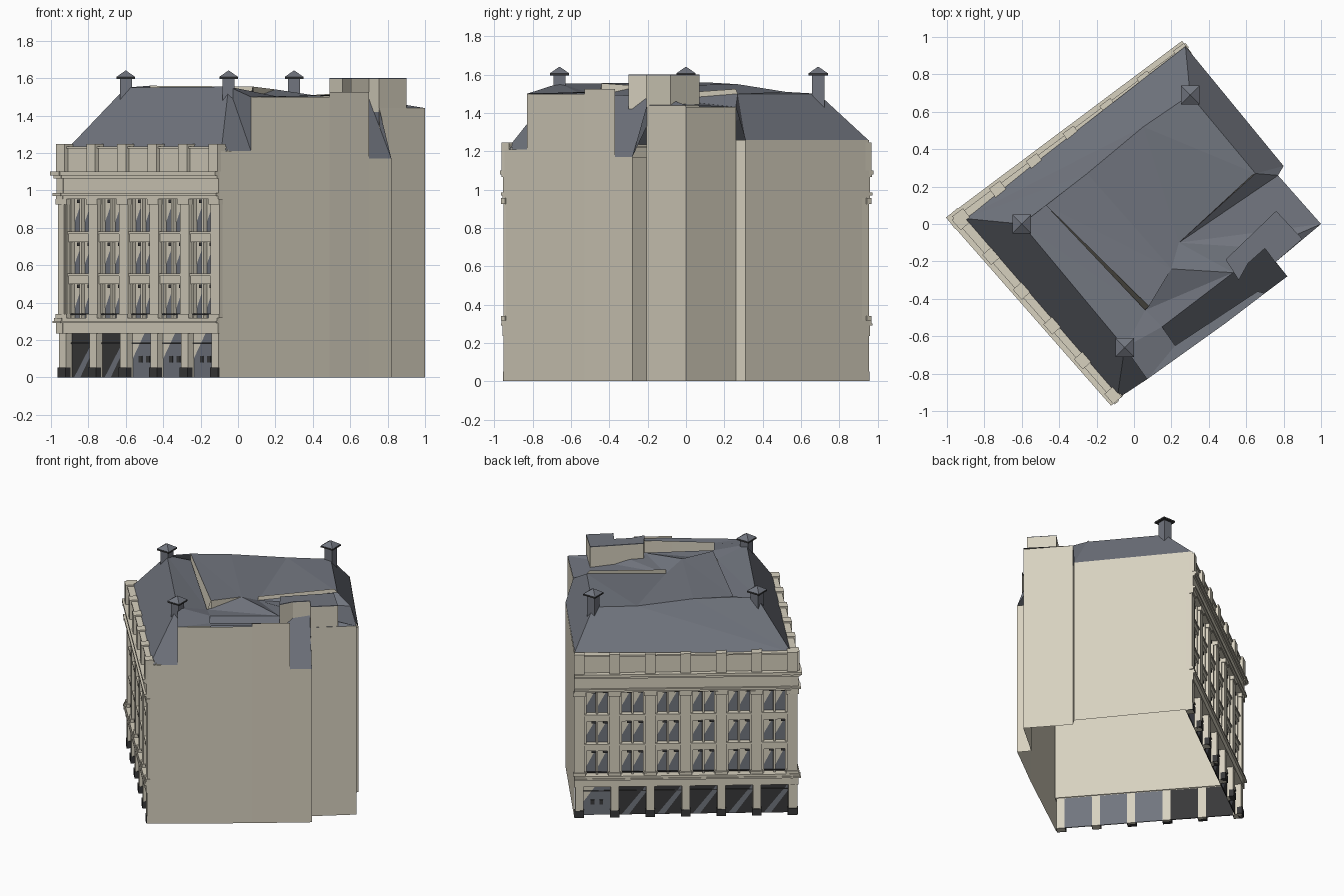
import bpy, bmesh
from mathutils import Vector

cube = bpy.data.objects.get("Cube")
if cube:
    bpy.data.objects.remove(cube)


def material(name, rgb):
    m = bpy.data.materials.new(name)
    m.use_nodes = True
    m.diffuse_color = (*rgb, 1)
    m.node_tree.nodes["Principled BSDF"].inputs["Base Color"].default_value = (*rgb, 1)
    return m


stone = material("cream stone", (0.68, 0.635, 0.52))
slate = material("blue grey slate", (0.165, 0.178, 0.21))
dark = material("charcoal", (0.04, 0.04, 0.041))


def make(name, polys, mat):
    """One object from a list of polygons given as point lists."""
    bm = bmesh.new()
    for poly in polys:
        bm.faces.new([bm.verts.new(p) for p in poly])
    bmesh.ops.remove_doubles(bm, verts=bm.verts, dist=1e-5)
    mesh = bpy.data.meshes.new(name)
    bm.to_mesh(mesh)
    bm.free()
    mesh.materials.append(mat)
    ob = bpy.data.objects.new(name, mesh)
    bpy.context.collection.objects.link(ob)
    return ob


def hull_box(base, top):
    """Side, bottom and top polygons between two matching loops, base first."""
    n = len(base)
    sides = [[base[i], base[(i + 1) % n], top[(i + 1) % n], top[i]] for i in range(n)]
    return sides + [top, base[::-1]]


def prism(points, z0, z1):
    return hull_box([(x, y, z0) for x, y in points], [(x, y, z1) for x, y in points])


# ---- decorated street fronts ----
def facade(side, start, end, bays, ext0, ext1, pale_bays):
    p0, p1 = Vector(start), Vector(end)
    length = (p1 - p0).length
    along = (p1 - p0) / length
    out = Vector((along.y, -along.x))

    def box(u0, u1, d0, d1, z0, z1):
        quad = [p0 + along * u + out * d for u, d in
                ((u0, d1), (u1, d1), (u1, d0), (u0, d0))]
        return prism([(q.x, q.y) for q in quad], z0, z1)

    def plate(d, *corners):
        return [[(*(p0 + along * u + out * d), z) for u, z in corners]]

    def band(d, z0, z1, back=-0.05):
        return box(-d * ext0, length + d * ext1, back, d, z0, z1)

    # horizontal mouldings: (projection, bottom, top)
    bands = []
    for d, z0, z1 in ((0.008, 0.235, 0.29), (0.022, 0.29, 0.302), (0.015, 0.302, 0.318),
                      (0.008, 0.955, 0.97), (0.022, 0.97, 0.985), (0.006, 0.985, 1.065),
                      (0.018, 1.065, 1.08), (0.03, 1.08, 1.10)):
        bands += band(d, z0, z1)
    make(side + "_mouldings", bands, stone)
    make(side + "_parapet", band(-0.008, 1.10, 1.225, -0.04) + band(0.002, 1.225, 1.236), stone)

    # bays
    step = (length - 0.07) / bays
    centres = [0.035 + step * i for i in range(bays + 1)]
    piers, feet, caps, posts = [], [], [], []
    panes, bars, frames, shop, pale = [], [], [], [], []
    for i, c in enumerate(centres):
        piers += box(c - 0.028, c + 0.028, -0.05, 0.0, 0, 0.235)
        feet += box(c - 0.032, c + 0.032, -0.03, 0.006, 0, 0.052)
        piers += box(c - 0.037, c + 0.037, -0.055, 0.0, 0.318, 0.955)
        caps += box(c - 0.043, c + 0.043, -0.02, 0.01, 0.925, 0.955)
        caps += box(c - 0.043, c + 0.043, -0.02, 0.01, 0.318, 0.34)
        posts += box(c - 0.036, c + 0.036, -0.045, 0.015, 1.10, 1.247)
        if i == bays:
            continue
        u0, u1, mid = c + 0.037, c + step - 0.037, c + step / 2
        for z0, z1 in ((0.318, 0.50), (0.555, 0.725), (0.78, 0.955)):
            panes += box(u0, u1, -0.05, -0.045, z0, z1)
            frames += box(mid - 0.008, mid + 0.008, -0.05, -0.02, z0, z1)
            for u in (u0, u1 - 0.012):
                frames += box(u, u + 0.012, -0.05, -0.02, z0, z1)
            # slanted blinds and small dark catches in each half
            for a, b in ((u0 + 0.012, mid - 0.008), (mid + 0.008, u1 - 0.012)):
                frames += plate(-0.043, (a, z0 + 0.05), (b, z1), (a, z1))
                bars += box(b - 0.03, b, -0.044, -0.03, z1 - 0.022, z1 - 0.004)
        # balcony rail on the lowest storey
        bars += box(u0 + 0.012, u1 - 0.012, -0.02, -0.014, 0.334, 0.341)
        # spandrels between storeys
        for z0, z1 in ((0.50, 0.555), (0.725, 0.78)):
            frames += box(u0, u1, -0.055, -0.012, z0, z1)
            frames += box(u0, u1, -0.02, -0.004, z1 - 0.012, z1)
        # shop fronts with a slanted panel
        s0, s1 = c + 0.028, c + step - 0.028
        if i in pale_bays:
            pale += box(s0, s1, -0.05, -0.043, 0, 0.235)
            frames += plate(-0.041, (s0, 0.10), (mid, 0.235), (s0, 0.235))
            for k in (-1, 1):
                bars += box(mid + k * 0.03 - 0.013, mid + k * 0.03 + 0.013, -0.043, -0.038, 0.08, 0.115)
        else:
            shop += box(s0, s1, -0.05, -0.043, 0, 0.235)
            pale += plate(-0.041, (s0 + 0.02, 0), (s0 + 0.07, 0), (s1, 0.17), (s1, 0.22))
        bars += box(s0, s1, -0.043, -0.036, 0.18, 0.186)
    make(side + "_piers", piers, stone)
    make(side + "_pier_feet", feet, dark)
    make(side + "_capitals", caps, stone)
    make(side + "_parapet_posts", posts, stone)
    make(side + "_window_panes", panes, slate)
    make(side + "_window_frames", frames, stone)
    make(side + "_rails_and_bars", bars, dark)
    make(side + "_shop_fronts", shop, dark)
    make(side + "_pale_shop_fronts", pale, slate)
    make(side + "_inner_lining", box(0, length, -0.065, -0.058, 0.235, 1.22), stone)


corner_w, corner_s, corner_n = (-0.962, 0.03), (-0.10, -0.952), (0.275, 0.955)
facade("front", corner_w, corner_s, 5, 1, 0, (2, 3, 4))
facade("back", corner_n, corner_w, 6, 0, 1, (0,))

# ---- plain party walls: start, end, top height ----
walls = [(corner_s, (0.07, -0.83), 1.21), ((0.07, -0.83), (0.49, -0.53), 1.50),
         ((0.49, -0.53), (0.70, -0.37), 1.525), ((0.70, -0.37), (0.82, -0.28), 1.17),
         ((0.82, -0.28), (0.755, -0.205), 1.17), ((0.755, -0.205), (1.0, 0.0), 1.44),
         ((1.0, 0.0), (0.77, 0.26), 1.43), ((0.77, 0.26), (0.80, 0.31), 1.26),
         ((0.80, 0.31), corner_n, 1.26)]
make("party_walls", [[(*p, 0), (*q, 0), (*q, z), (*p, z)] for p, q, z in walls], stone)

# ---- mansard and upper roof ----
west, south, south_in = (-0.91, 0.03, 1.225), (-0.09, -0.935, 1.21), (0.07, -0.83, 1.21)
north, east = (0.275, 0.95, 1.26), (0.80, 0.31, 1.26)
peak_w, peak_s, peak_n, peak_e = (-0.6, 0, 1.55), (-0.05, -0.66, 1.555), (0.3, 0.69, 1.5), (0.65, 0.27, 1.5)
rise, crest = (-0.25, 0.27, 1.55), (0.05, 0.52, 1.51)
gable, valley = (0.2, -0.24, 1.54), (0.24, -0.1, 1.47)
trough, lip, hollow = (0.06, -0.46, 1.49), (0.08, -0.44, 1.555), (-0.47, 0.10, 1.56)
notch, tip = (0.77, 0.26, 1.43), (1.0, 0.0, 1.44)
ledge, shelf, corner = (0.15, -0.55, 1.5), (0.53, -0.26, 1.49), (0.70, -0.13, 1.49)
wall_a, wall_b, wall_c = (0.07, -0.83, 1.5), (0.49, -0.53, 1.51), (0.70, -0.37, 1.51)
verge, foot = (0.22, -0.65, 1.5), (0.70, -0.37, 1.17)
make("mansard_slopes", [
    [west, south, peak_s, peak_w], [south, south_in, peak_s],
    [west, peak_w, rise], [west, rise, crest], [west, crest, peak_n, north],
    [north, peak_n, peak_e, east], [east, peak_e, notch],
    [(0.22, -0.65, 1.3), foot, shelf, ledge],
    [foot, (0.82, -0.28, 1.17), corner, shelf],
    [(0.82, -0.28, 1.17), (0.755, -0.205, 1.44), corner],
], slate)
make("upper_roof", [
    [hollow, rise, gable], [hollow, gable, lip],
    [peak_w, hollow, rise], [peak_w, trough, peak_s],
    [peak_w, (-0.47, 0.10, 1.51), trough],
    [rise, crest, valley, gable], [crest, peak_n, peak_e], [crest, peak_e, valley],
    [valley, peak_e, notch], [valley, notch, tip], [valley, tip, corner],
    [valley, corner, shelf], [gable, valley, shelf], [trough, gable, shelf],
    [trough, shelf, ledge], [peak_s, trough, ledge],
    [peak_s, ledge, verge, wall_a], [south_in, wall_a, peak_s],
    [wall_a, wall_b, verge], [wall_b, wall_c, (0.66, -0.36, 1.51), verge],
    [tip, (0.755, -0.205, 1.44), corner],
], slate)
make("roof_gables", [
    [(-0.47, 0.10, 1.46), (0.06, -0.46, 1.46), lip, hollow],
    [lip, gable, (0.2, -0.24, 1.46), (0.08, -0.44, 1.46)],
    [peak_e, valley, (0.24, -0.1, 1.5), (0.63, 0.26, 1.525)],
], stone)

# ---- stepped rooftop block ----
block = [(0.49, -0.19), (0.56, -0.30), (0.61, -0.21), (0.70, -0.13),
         (0.755, -0.205), (0.90, -0.08), (0.76, 0.07)]
make("rooftop_block", prism(block, 1.42, 1.595), stone)
make("rooftop_block_cover", prism(block, 1.595, 1.6), slate)


# ---- chimneys with pyramid caps ----
def square(x, y, r, z):
    return [(x - r, y - r, z), (x + r, y - r, z), (x + r, y + r, z), (x - r, y + r, z)]


for label, (x, y, z) in (("west", peak_w), ("south", peak_s), ("north", peak_n)):
    make(label + "_chimney", hull_box(square(x, y, 0.032, z - 0.13), square(x, y, 0.032, 1.595)), slate)
    make(label + "_chimney_rim", hull_box(square(x, y, 0.05, 1.595), square(x, y, 0.05, 1.606)), dark)
    make(label + "_chimney_cap", hull_box(square(x, y, 0.05, 1.607), square(x, y, 0.003, 1.64)), slate)
